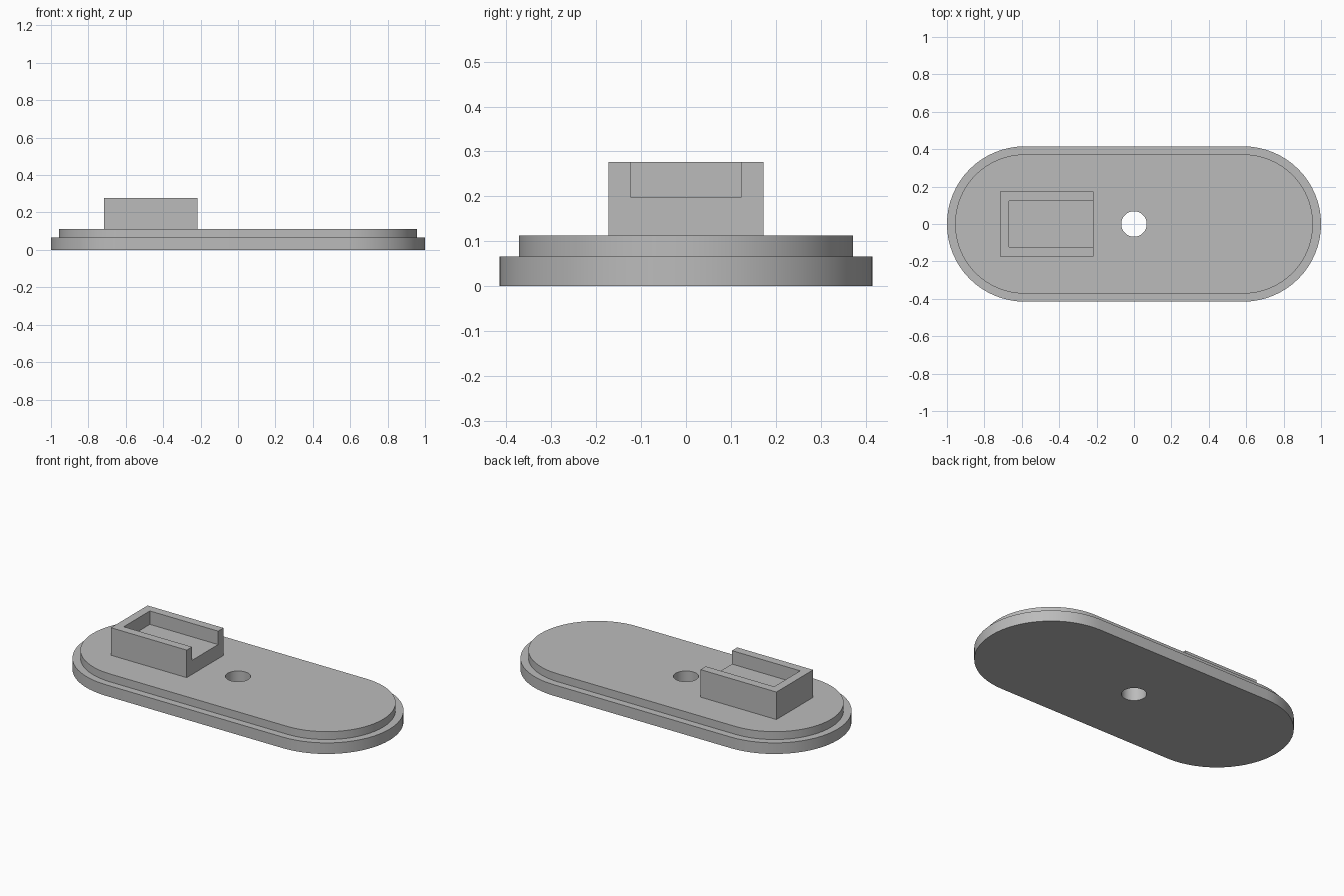
import bpy
import bmesh
from math import cos, sin, pi

default = bpy.data.objects.get("Cube")
if default:
    bpy.data.objects.remove(default, do_unlink=True)

HALF_STRAIGHT = 0.585   # centre distance of the rounded ends
CAP_STEPS = 32          # segments per rounded end
RING = 2 * (CAP_STEPS + 1)

grey = bpy.data.materials.new("plain grey")
grey.use_nodes = True
colour = (0.5, 0.5, 0.5, 1)
grey.diffuse_color = colour
grey.node_tree.nodes["Principled BSDF"].inputs["Base Color"].default_value = colour


def add_object(name, bm):
    bmesh.ops.recalc_face_normals(bm, faces=bm.faces)
    mesh = bpy.data.meshes.new(name)
    bm.to_mesh(mesh)
    bm.free()
    mesh.materials.append(grey)
    obj = bpy.data.objects.new(name, mesh)
    bpy.context.collection.objects.link(obj)
    return obj


def make_active(obj):
    bpy.ops.object.select_all(action="DESELECT")
    obj.select_set(True)
    bpy.context.view_layer.objects.active = obj


def stadium(radius, z):
    points = []
    for side in (1, -1):
        for i in range(CAP_STEPS + 1):
            a = pi * (i / CAP_STEPS - 0.5)
            points.append((side * (HALF_STRAIGHT + radius * cos(a)),
                           side * radius * sin(a), z))
    return points


def circle(radius, z):
    angles = [2 * pi * (i + 0.5) / RING - pi / 2 for i in range(RING)]
    return [(radius * cos(a), radius * sin(a), z) for a in angles]


def box(name, low, high):
    bm = bmesh.new()
    bmesh.ops.create_cube(bm, size=1)
    for v in bm.verts:
        v.co = [(a + b) / 2 + c * (b - a) for a, b, c in zip(low, high, v.co)]
    return add_object(name, bm)


# Stepped base plate with a through hole, lofted as one closed loop of rings
rings = [circle(0.068, 0), stadium(0.415, 0), stadium(0.415, 0.066),
         stadium(0.372, 0.066), stadium(0.372, 0.113), circle(0.068, 0.113)]
bm = bmesh.new()
loops = [[bm.verts.new(p) for p in ring] for ring in rings]
for k, lower in enumerate(loops):
    upper = loops[(k + 1) % len(loops)]
    for i in range(RING):
        j = (i + 1) % RING
        bm.faces.new((lower[i], lower[j], upper[j], upper[i]))
plate = add_object("base_plate", bm)
make_active(plate)
bpy.ops.object.shade_smooth_by_angle(angle=pi / 6)

# Open-ended holder block with a shallow pocket
holder = box("holder_block", (-0.717, -0.173, 0.105), (-0.217, 0.173, 0.277))
cutter = box("pocket_cutter", (-0.667, -0.123, 0.197), (-0.1, 0.123, 0.4))
cutter.hide_render = True
pocket = holder.modifiers.new("pocket", "BOOLEAN")
pocket.operation = "DIFFERENCE"
pocket.solver = "EXACT"
pocket.object = cutter
make_active(holder)
bpy.ops.object.modifier_apply(modifier=pocket.name)
bpy.data.objects.remove(cutter, do_unlink=True)
